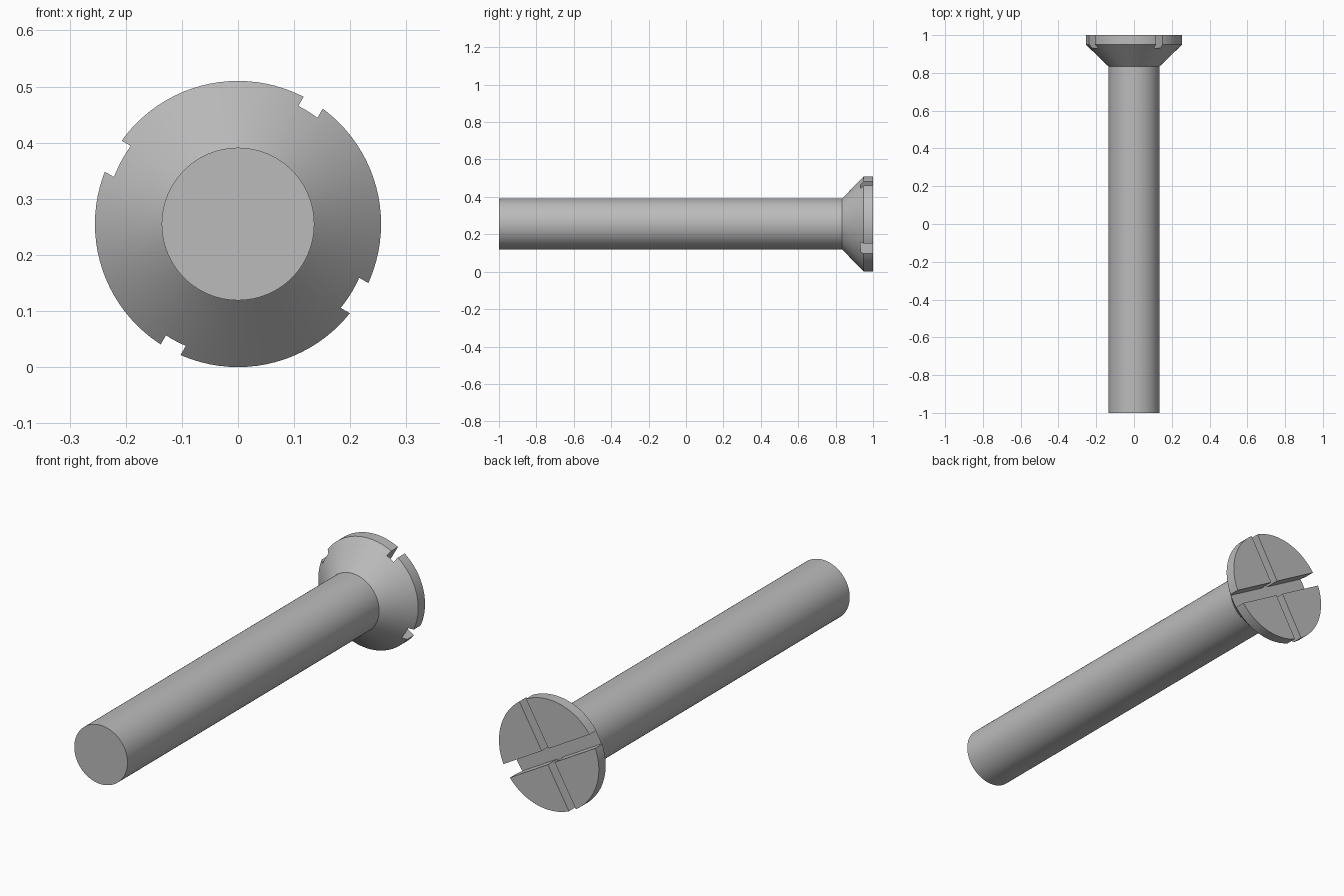
import bpy
import bmesh
from math import radians, sin, cos, tau
from mathutils import Matrix, Vector

old = bpy.data.objects.get("Cube")
if old:
    bpy.data.objects.remove(old, do_unlink=True)

AXIS_Z = 0.255
SIDES = 96

steel = bpy.data.materials.new("grey_steel")
steel.use_nodes = True
grey = (0.5, 0.5, 0.5, 1)
steel.diffuse_color = grey
steel.node_tree.nodes["Principled BSDF"].inputs["Base Color"].default_value = grey


def add_object(name, bm):
    bmesh.ops.recalc_face_normals(bm, faces=bm.faces[:])
    mesh = bpy.data.meshes.new(name)
    bm.to_mesh(mesh)
    bm.free()
    mesh.materials.append(steel)
    obj = bpy.data.objects.new(name, mesh)
    bpy.context.collection.objects.link(obj)
    return obj


def lathe(name, profile):
    """Closed solid turned around the screw axis from (y, radius) pairs."""
    bm = bmesh.new()
    rings = []
    for y, r in profile:
        rings.append([bm.verts.new((r * cos(tau * i / SIDES), y, AXIS_Z + r * sin(tau * i / SIDES)))
                      for i in range(SIDES)])
    for a, b in zip(rings, rings[1:]):
        for i in range(SIDES):
            j = (i + 1) % SIDES
            bm.faces.new((a[i], a[j], b[j], b[i]))
    bm.faces.new(rings[0])
    bm.faces.new(rings[-1])
    return add_object(name, bm)


def slot_cutter(name, angle, low, high, floor):
    """Long box along a direction in the head face, spanning low..high across it."""
    along = Vector((cos(angle), 0, sin(angle)))
    across = Vector((sin(angle), 0, -cos(angle)))
    depth = Vector((0, 1, 0))
    centre = Vector((0, floor + 0.1, AXIS_Z)) + across * (low + high) / 2
    frame = Matrix((along * 0.8, depth * 0.2, across * (high - low))).transposed().to_4x4()
    bm = bmesh.new()
    bmesh.ops.create_cube(bm, size=1, matrix=Matrix.Translation(centre) @ frame)
    cutter = add_object(name, bm)
    cutter.hide_render = True
    cutter.hide_viewport = True
    cutter.display_type = 'WIRE'
    return cutter


# Whole screw: plain shank, countersunk cone and short cylindrical rim
screw = lathe("screw_body", [(-1, 0.136), (0.835, 0.136), (0.95, 0.255), (1, 0.255)])

# Crossed slots, slightly off centre and of unequal width
slots = [slot_cutter("narrow_slot_cutter", radians(60), -0.012, 0.028, 0.932),
         slot_cutter("wide_slot_cutter", radians(-30), -0.025, 0.038, 0.932)]
for cutter in slots:
    cut = screw.modifiers.new(cutter.name, 'BOOLEAN')
    cut.operation = 'DIFFERENCE'
    cut.solver = 'EXACT'
    cut.object = cutter

# Bake the cuts, then remove the helpers
graph = bpy.context.evaluated_depsgraph_get()
baked = bpy.data.meshes.new_from_object(screw.evaluated_get(graph))
screw.modifiers.clear()
screw.data = baked
for cutter in slots:
    bpy.data.objects.remove(cutter, do_unlink=True)

bpy.ops.object.select_all(action='DESELECT')
screw.select_set(True)
bpy.context.view_layer.objects.active = screw
bpy.ops.object.shade_smooth_by_angle(angle=radians(25))
